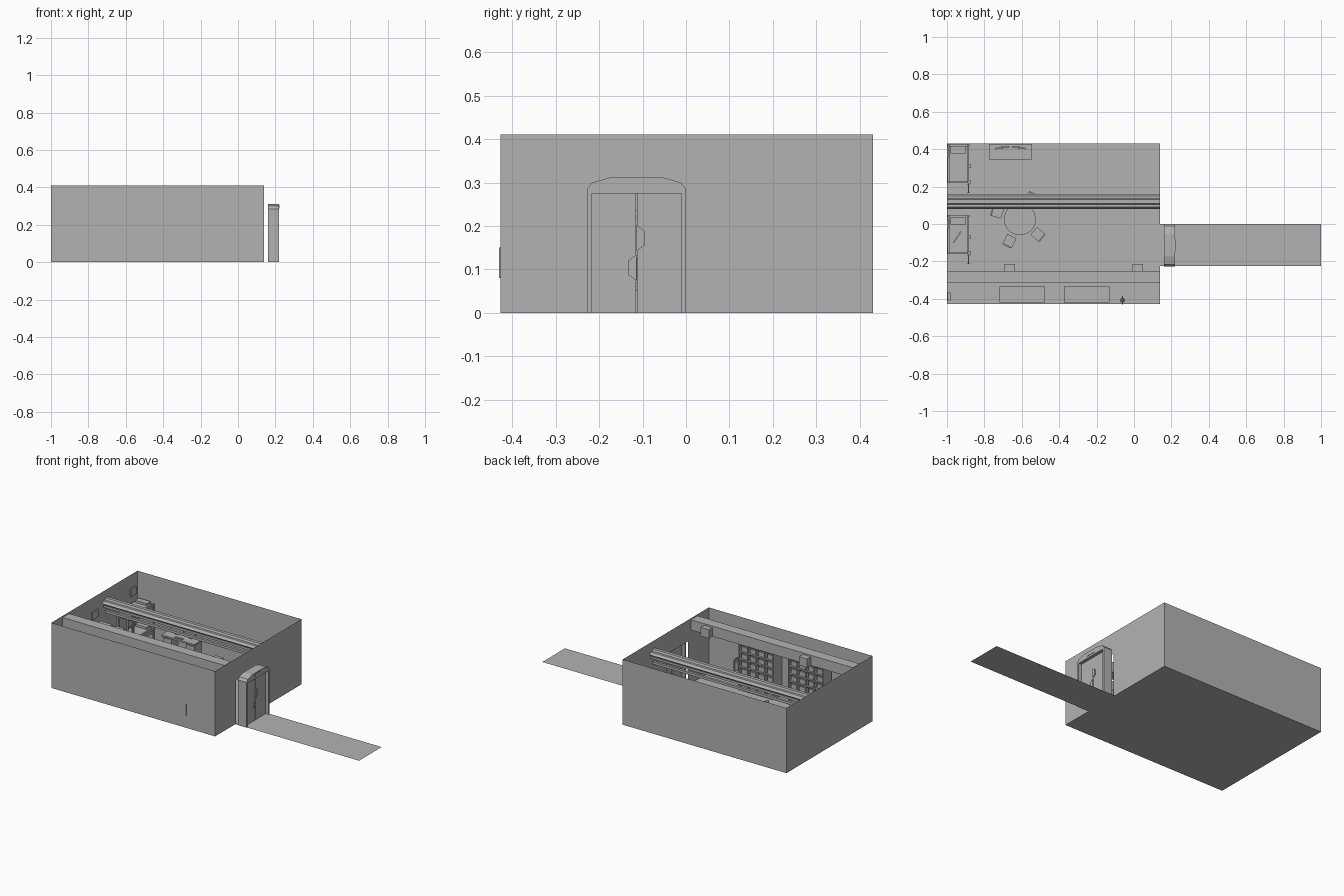
import bpy, bmesh, math
from mathutils import Matrix, Vector

if "Cube" in bpy.data.objects:
    bpy.data.objects.remove(bpy.data.objects["Cube"])

GREY = bpy.data.materials.new("plain_grey")
GREY.diffuse_color = (0.45, 0.45, 0.45, 1)
GREY.use_nodes = True
GREY.node_tree.nodes["Principled BSDF"].inputs["Base Color"].default_value = GREY.diffuse_color


def finish(name, bm, normals=True):
    if normals:
        bmesh.ops.recalc_face_normals(bm, faces=bm.faces)
    me = bpy.data.meshes.new(name)
    bm.to_mesh(me)
    bm.free()
    me.materials.append(GREY)
    ob = bpy.data.objects.new(name, me)
    bpy.context.collection.objects.link(ob)
    return ob


def add_box(bm, x0, x1, y0, y1, z0, z1, mat=Matrix()):
    m = Matrix.Translation(((x0 + x1) / 2, (y0 + y1) / 2, (z0 + z1) / 2))
    m = mat @ m @ Matrix.Diagonal((x1 - x0, y1 - y0, z1 - z0, 1))
    bmesh.ops.create_cube(bm, size=1, matrix=m)


def boxes(name, dims, mat=Matrix()):
    bm = bmesh.new()
    for d in dims:
        add_box(bm, *d, mat=mat)
    return finish(name, bm)


def sheet(name, pts):
    bm = bmesh.new()
    bm.faces.new([bm.verts.new(p) for p in pts])
    return finish(name, bm, False)


def prism_x(name, yz, x0, x1):
    """Extrude a profile in the y-z plane along x."""
    bm = bmesh.new()
    f = bm.faces.new([bm.verts.new((x0, y, z)) for y, z in yz])
    r = bmesh.ops.extrude_face_region(bm, geom=[f])
    vs = [g for g in r["geom"] if isinstance(g, bmesh.types.BMVert)]
    bmesh.ops.translate(bm, verts=vs, vec=(x1 - x0, 0, 0))
    return finish(name, bm)


def cylinder(name, x, y, z0, z1, r, r2=None, n=24):
    bm = bmesh.new()
    bmesh.ops.create_cone(bm, cap_ends=True, segments=n, radius1=r,
                          radius2=r if r2 is None else r2, depth=z1 - z0,
                          matrix=Matrix.Translation((x, y, (z0 + z1) / 2)))
    return finish(name, bm)


# room shell: thin floor and walls, doorway cut in the right wall
X0, X1, Y0, Y1, H = -1, 0.14, -0.427, 0.43, 0.41
D0, D1, DH = -0.218, -0.01, 0.275
sheet("room_floor", [(X0, Y0, 0), (X1, Y0, 0), (X1, Y1, 0), (X0, Y1, 0)])
sheet("corridor_floor", [(X1, -0.225, 0), (1, -0.225, 0), (1, 0, 0), (X1, 0, 0)])
sheet("front_wall", [(X0, Y0, 0), (X1, Y0, 0), (X1, Y0, H), (X0, Y0, H)])
sheet("back_wall", [(X1, Y1, 0), (X0, Y1, 0), (X0, Y1, H), (X1, Y1, H)])
sheet("left_wall", [(X0, Y1, 0), (X0, Y0, 0), (X0, Y0, H), (X0, Y1, H)])
sheet("right_wall", [(X1, y, z) for y, z in
      [(Y0, 0), (D0, 0), (D0, DH), (D1, DH), (D1, 0), (Y1, 0), (Y1, H), (Y0, H)]])

# door frame: chamfered arch around the opening
prism_x("door_frame", [(-0.228, 0), (D0, 0), (D0, DH), (D1, DH), (D1, 0), (0, 0),
                       (0, 0.285), (-0.012, 0.3), (-0.055, 0.312),
                       (-0.173, 0.312), (-0.216, 0.3), (-0.228, 0.285)], 0.16, 0.22)
boxes("door_sign", [(0.218, 0.222, -0.148, -0.08, 0.287, 0.305)])
# interlocking door leaves, each with a tapered lug
mid = -0.114
boxes("door_leaf_left", [(0.18, 0.2, D0, mid - 0.001, 0, DH)])
boxes("door_leaf_right", [(0.18, 0.2, mid + 0.001, D1, 0, DH)])
for name, s, z in (("door_lug_upper", 1, 0.172), ("door_lug_lower", -1, 0.104)):
    prism_x(name, [(mid, z - 0.03), (mid + s * 0.019, z - 0.016),
                   (mid + s * 0.019, z + 0.016), (mid, z + 0.03)], 0.176, 0.206)

# ceiling duct near the front wall, with two hanging boxes
boxes("ceiling_duct", [(X0, X1, -0.315, -0.25, 0.335, 0.4)])
for i, x in enumerate((-0.665, 0.02)):
    boxes(f"duct_box_{i}", [(x - 0.028, x + 0.028, -0.25, -0.215, 0.335, 0.39)])

# long ceiling light channel with tubes and a lower rail
prism_x("light_channel", [(0.08, 0.335), (0.09, 0.35), (0.105, 0.35), (0.11, 0.362),
                          (0.13, 0.362), (0.135, 0.35), (0.15, 0.35), (0.16, 0.335),
                          (0.145, 0.322), (0.095, 0.322)], X0, X1)
for i, y in enumerate((0.098, 0.142)):
    boxes(f"channel_tube_{i}", [(X0, X1, y - 0.006, y + 0.006, 0.308, 0.322)])
boxes("lower_rail", [(X0, X1, 0.112, 0.128, 0.265, 0.28)])

# storage racks on the front wall: open frames with shelves and dividers
for i, x in enumerate((-0.72, -0.375)):
    w, ya, yb, top = 0.245, -0.42, -0.335, 0.29
    parts = [(x, x + w, ya, ya + 0.006, 0, top)]
    parts += [(x + k * (w - 0.006) / 4, x + k * (w - 0.006) / 4 + 0.006, ya, yb, 0, top)
              for k in range(5)]
    parts += [(x, x + w, ya, yb, k * 0.0473, k * 0.0473 + 0.006) for k in range(7)]
    parts += [(x + 0.012 + c * 0.06, x + 0.052 + c * 0.06, ya + 0.006, yb - 0.012,
               r * 0.0473 + 0.006, r * 0.0473 + 0.034) for c in range(4) for r in range(6)]
    boxes(f"storage_rack_{i}", parts)

# bunk beds along the left wall, with ladder, pillow and wall screen
for i, y in enumerate((0.22, -0.16)):
    e = y + 0.208
    boxes(f"bunk_frame_{i}", [(-0.997, -0.885, y, e, z, z + 0.02) for z in (0.05, 0.2)] +
          [(px, px + 0.01, py, py + 0.01, 0, 0.235)
           for px in (-0.997, -0.89) for py in (y, e - 0.01)])
    boxes(f"mattress_{i}", [(-0.99, -0.89, y + 0.008, e - 0.012, z, z + 0.016)
                            for z in (0.07, 0.22)])
    boxes(f"pillow_{i}", [(-0.98, -0.9, e - 0.05, e - 0.012, z, z + 0.013)
                          for z in (0.086, 0.236)])
    boxes(f"bunk_brackets_{i}", [(-0.885, -0.874, py, py + 0.02, 0.19, 0.235)
                                 for py in (y - 0.005, y + 0.08)])
    boxes(f"bunk_ladder_{i}", [(-0.89, -0.88, y - 0.055, y - 0.049, 0, 0.235),
                               (-0.89, -0.88, y - 0.011, y - 0.005, 0, 0.235)] +
          [(-0.888, -0.882, y - 0.05, y - 0.01, z, z + 0.006)
           for z in (0.04, 0.085, 0.13, 0.175, 0.22)])
    boxes(f"wall_screen_{i}", [(-0.999, -0.992, e - 0.075, e - 0.02, 0.275, 0.325)])
# folded tool left on the upper bunk
boxes("bed_tool", [(-0.035, 0.035, -0.004, 0.004, 0.236, 0.246),
                   (0.005, 0.015, -0.016, 0.004, 0.236, 0.244)],
      Matrix.Translation((-0.945, -0.07, 0)) @ Matrix.Rotation(math.radians(55), 4, 'Z'))

# wall shelf and small unit in the front left corner
boxes("corner_shelf", [(X0 + 0.002, -0.89, -0.42, -0.32, 0.0, 0.008)])
boxes("corner_unit", [(X0 + 0.002, -0.98, -0.41, -0.365, 0.13, 0.19)])

# round table
TX, TY = -0.61, 0.025
cylinder("table_top", TX, TY, 0.092, 0.102, 0.085, n=32)
cylinder("table_column", TX, TY, 0.008, 0.092, 0.012, n=12)
cylinder("table_foot", TX, TY, 0, 0.008, 0.04, 0.03, n=20)

# chairs facing the table
for i, (x, y) in enumerate(((-0.73, 0.062), (-0.665, -0.09), (-0.515, -0.055), (-0.55, 0.135))):
    m = Matrix.Translation((x, y, 0)) @ Matrix.Rotation(math.atan2(TY - y, TX - x), 4, 'Z')
    boxes(f"chair_{i}", [(-0.026, 0.028, -0.027, 0.027, 0.054, 0.062),
                         (-0.033, -0.026, -0.027, 0.027, 0.075, 0.125)] +
          [(lx, lx + 0.006, ly, ly + 0.006, 0, 0.055)
           for lx in (-0.026, 0.02) for ly in (-0.026, 0.02)] +
          [(-0.032, -0.026, ly, ly + 0.006, 0.054, 0.09) for ly in (-0.024, 0.018)], m)

# desk with drawers, two monitors and a keyboard
boxes("desk", [(-0.775, -0.545, 0.345, 0.428, 0.09, 0.1),
               (-0.77, -0.71, 0.352, 0.425, 0, 0.09),
               (-0.61, -0.55, 0.352, 0.425, 0, 0.09),
               (-0.71, -0.61, 0.418, 0.425, 0.02, 0.09)])
boxes("drawer_fronts", [(x, x + 0.05, 0.348, 0.353, z, z + 0.022)
                        for x in (-0.765, -0.605) for z in (0.008, 0.035, 0.062)])
for i, (x, a) in enumerate(((-0.705, 8), (-0.615, -8))):
    m = Matrix.Translation((x, 0.408, 0)) @ Matrix.Rotation(math.radians(a), 4, 'Z')
    boxes(f"monitor_{i}", [(-0.038, 0.038, -0.004, 0.004, 0.115, 0.165),
                           (-0.006, 0.006, 0, 0.008, 0.1, 0.13),
                           (-0.015, 0.015, -0.01, 0.01, 0.1, 0.104)], m)
boxes("keyboard", [(-0.69, -0.65, 0.355, 0.368, 0.1, 0.104),
                   (-0.645, -0.637, 0.356, 0.368, 0.1, 0.104)])

# wall cylinder with nozzle and a bracket that pokes through the front wall
cylinder("wall_cylinder", -0.062, -0.408, 0.08, 0.135, 0.014, n=16)
cylinder("cylinder_neck", -0.062, -0.408, 0.135, 0.15, 0.008, 0.004, n=12)
boxes("cylinder_bracket", [(-0.064, -0.06, -0.43, -0.385, 0.08, 0.15)])

# smooth the round parts
for ob in bpy.data.objects:
    ob.select_set(False)
for n in ("table_top", "table_column", "table_foot", "wall_cylinder", "cylinder_neck"):
    ob = bpy.data.objects[n]
    ob.select_set(True)
    bpy.context.view_layer.objects.active = ob
bpy.ops.object.shade_smooth_by_angle()
